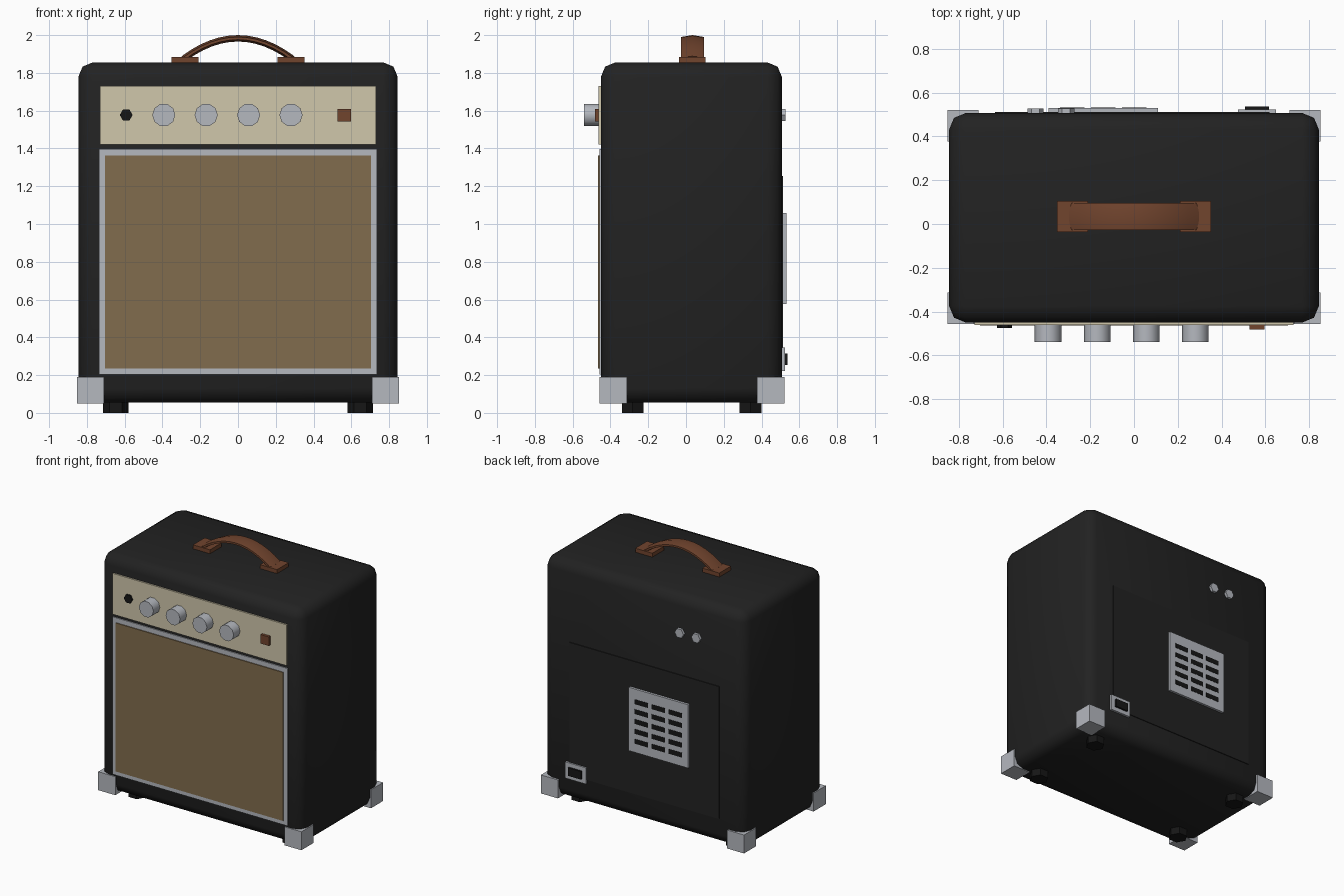
import bpy, bmesh, math
from mathutils import Matrix, Vector

default = bpy.data.objects.get("Cube")
if default:
    bpy.data.objects.remove(default)


def material(name, r, g, b, rough=0.6):
    m = bpy.data.materials.new(name)
    m.use_nodes = True
    m.diffuse_color = (r, g, b, 1)
    node = m.node_tree.nodes["Principled BSDF"]
    node.inputs["Base Color"].default_value = (r, g, b, 1)
    node.inputs["Roughness"].default_value = rough
    return m


VINYL = material("black vinyl", 0.016, 0.016, 0.016)
RUBBER = material("dark rubber", 0.008, 0.008, 0.008)
CREAM = material("cream panel", 0.63, 0.57, 0.41)
CLOTH = material("tan grille cloth", 0.22, 0.15, 0.074)
METAL = material("pale metal", 0.46, 0.48, 0.52)
LEATHER = material("brown leather", 0.165, 0.058, 0.027)


def finish(name, bm, mat, smooth=None):
    bmesh.ops.recalc_face_normals(bm, faces=bm.faces)
    mesh = bpy.data.meshes.new(name)
    bm.to_mesh(mesh)
    bm.free()
    mesh.materials.append(mat)
    obj = bpy.data.objects.new(name, mesh)
    bpy.context.collection.objects.link(obj)
    if smooth:
        bpy.ops.object.select_all(action='DESELECT')
        obj.select_set(True)
        bpy.context.view_layer.objects.active = obj
        bpy.ops.object.shade_smooth_by_angle(angle=math.radians(smooth))
    return obj


def box(name, x, y, z, mat, bevel=0):
    """Box from (min, max) ranges, with optional rounded edges."""
    bm = bmesh.new()
    bmesh.ops.create_cube(bm, size=1)
    spans = (x, y, z)
    for v in bm.verts:
        v.co = Vector([(a + b) / 2 + c * (b - a) for c, (a, b) in zip(v.co, spans)])
    if bevel:
        bmesh.ops.bevel(bm, geom=bm.edges[:], offset=bevel, segments=2,
                        profile=0.5, affect='EDGES')
    return finish(name, bm, mat, 60 if bevel else None)


def prism(name, centre, radius, depth, sides, mat, facing_y=False, smooth=None):
    """Regular prism standing along z, or along y when facing_y."""
    bm = bmesh.new()
    bmesh.ops.create_cone(bm, cap_ends=True, segments=sides, radius1=radius,
                          radius2=radius, depth=depth)
    # put a corner on the local y axis
    turn = Matrix.Rotation(math.pi / 2, 4, 'Z')
    if facing_y:
        turn = Matrix.Rotation(math.pi / 2, 4, 'X') @ turn
    bmesh.ops.transform(bm, matrix=Matrix.Translation(centre) @ turn, verts=bm.verts)
    return finish(name, bm, mat, smooth)


# Cabinet
box("cabinet", (-0.845, 0.845), (-0.45, 0.507), (0.055, 1.855), VINYL, bevel=0.075)

# Corner guards and feet
for side, s in (("right", -1), ("left", 1)):
    xs = sorted((s * 0.71, s * 0.853))
    for end, ys, foot_y in (("front", (-0.458, -0.312), -0.282),
                            ("back", (0.376, 0.522), 0.341)):
        box(f"{end}_{side}_corner_guard", xs, ys, (0.05, 0.19), METAL)
        prism(f"{end}_{side}_foot", (s * 0.647, foot_y, 0.035), 0.067, 0.07, 6, RUBBER)

# Front: control panel and grille
box("control_panel", (-0.73, 0.73), (-0.462, -0.44), (1.42, 1.73), CREAM)
box("grille_frame", (-0.735, 0.735), (-0.458, -0.44), (0.203, 1.398), METAL)
box("grille_cloth", (-0.703, 0.703), (-0.465, -0.45), (0.235, 1.362), CLOTH)

# Controls
ROW = 1.577
for i in range(4):
    prism(f"knob_{i + 1}", (-0.393 + i * 0.2245, -0.495, ROW), 0.061, 0.09, 10,
          METAL, facing_y=True, smooth=50)
prism("input_jack", (-0.592, -0.463, ROW), 0.034, 0.025, 6, RUBBER, facing_y=True)
box("power_switch", (0.528, 0.597), (-0.483, -0.45), (1.542, 1.61), LEATHER)

# Carry handle: mounts and an arched strap
HY = 0.034
for side, s in (("right", -1), ("left", 1)):
    box(f"handle_{side}_mount", sorted((s * 0.21, s * 0.353)),
        (HY - 0.07, HY + 0.07), (1.845, 1.885), LEATHER)

bm = bmesh.new()
section = [(-0.061, -0.007), (0, -0.017), (0.061, -0.007),
           (0.061, 0.007), (0, 0.017), (-0.061, 0.007)]
rings = []
STEPS = 12
for i in range(STEPS + 1):
    t = -1 + 2 * i / STEPS
    x, z = 0.288 * t, 1.983 - 0.108 * t * t
    normal = Vector((0.216 * t, 0, 0.288)).normalized()
    rings.append([bm.verts.new(Vector((x, HY + w, z)) + normal * h) for w, h in section])
for a, b in zip(rings, rings[1:]):
    for k in range(6):
        n = (k + 1) % 6
        bm.faces.new((a[k], a[n], b[n], b[k]))
bm.faces.new(rings[0])
bm.faces.new(rings[-1])
finish("handle_strap", bm, LEATHER, 35)

# Back: access panel, vent, sockets
box("back_panel", (-0.635, 0.62), (0.49, 0.513), (0.25, 1.255), VINYL)
box("vent_plate", (-0.39, 0.11), (0.50, 0.531), (0.577, 1.058), METAL)
for row in range(5):
    for col in range(3):
        cx, cz = -0.14 + (col - 1) * 0.142, 0.812 + (row - 2) * 0.075
        box(f"vent_slot_{row + 1}_{col + 1}", (cx - 0.056, cx + 0.056),
            (0.526, 0.533), (cz - 0.018, cz + 0.018), RUBBER)
for i, x in enumerate((-0.45, -0.31)):
    prism(f"rear_jack_{i + 1}", (x, 0.513, ROW), 0.037, 0.028, 6, METAL, facing_y=True)
box("mains_socket_frame", (0.475, 0.648), (0.50, 0.524), (0.222, 0.345), METAL)
box("mains_socket", (0.507, 0.616), (0.51, 0.538), (0.253, 0.314), RUBBER)
